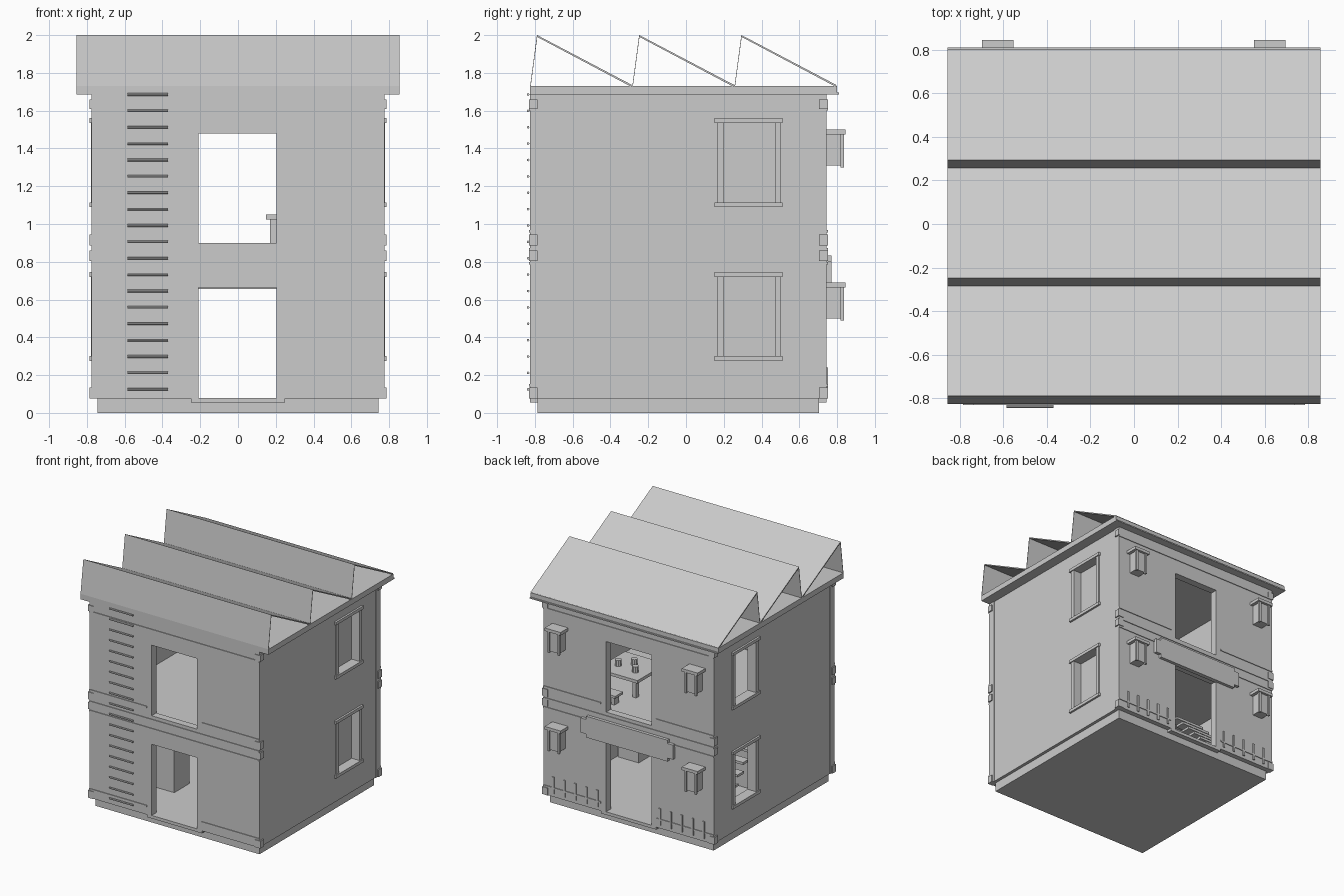
import bpy, bmesh
from mathutils import Vector

cube = bpy.data.objects.get("Cube")
if cube:
    bpy.data.objects.remove(cube, do_unlink=True)

grey = bpy.data.materials.new("plain_grey")
grey.use_nodes = True
COLOR = (0.6, 0.6, 0.6, 1)
grey.diffuse_color = COLOR
grey.node_tree.nodes["Principled BSDF"].inputs["Base Color"].default_value = COLOR


def finish(name, bm):
    bmesh.ops.recalc_face_normals(bm, faces=bm.faces)
    mesh = bpy.data.meshes.new(name)
    bm.to_mesh(mesh)
    bm.free()
    mesh.materials.append(grey)
    obj = bpy.data.objects.new(name, mesh)
    bpy.context.collection.objects.link(obj)
    return obj


def add_box(bm, xs, ys, zs):
    lo, hi = Vector((xs[0], ys[0], zs[0])), Vector((xs[1], ys[1], zs[1]))
    for v in bmesh.ops.create_cube(bm, size=1)["verts"]:
        v.co = (lo + hi) / 2 + v.co * (hi - lo)


def boxes(name, *parts):
    bm = bmesh.new()
    for part in parts:
        add_box(bm, *part)
    return finish(name, bm)


def prism(name, points, x0, x1):
    """Extrude a y-z outline along x."""
    bm = bmesh.new()
    face = bm.faces.new([bm.verts.new((x0, y, z)) for y, z in points])
    new = bmesh.ops.extrude_face_region(bm, geom=[face])["geom"]
    verts = [v for v in new if isinstance(v, bmesh.types.BMVert)]
    bmesh.ops.translate(bm, verts=verts, vec=(x1 - x0, 0, 0))
    return finish(name, bm)


def pierced(span, height, hole, hole_heights):
    """Rectangles (along, up) of a wall with stacked openings."""
    rects = [((span[0], hole[0]), height), ((hole[1], span[1]), height)]
    bottom = height[0]
    for low, high in hole_heights:
        rects.append((hole, (bottom, low)))
        bottom = high
    return rects + [(hole, (bottom, height[1]))]


FRONT, BACK, EAVE = -0.825, 0.745, 1.685
DOORS = [(0.08, 0.665), (0.90, 1.48)]
WINDOWS = [(0.30, 0.72), (1.115, 1.535)]
HOLE, SIDE_HOLE = (-0.208, 0.205), (0.2, 0.47)

# Base, floors and ceiling
boxes("base", ((-0.745, 0.745), (-0.785, 0.705), (0, 0.08)))
boxes("upper_floor", ((-0.72, 0.72), (-0.77, 0.69), (0.80, 0.895)))
boxes("roof_slab", ((-0.855, 0.855), (FRONT, 0.80), (EAVE, 1.73)))
boxes("back_cornice", ((-0.855, 0.855), (0.78, 0.81), (EAVE, 1.695)))
for label, ys in (("front", (FRONT, -0.785)), ("back", (0.705, BACK))):
    boxes(label + "_doorstep", ((-0.25, 0.25), ys, (0.055, 0.08)))

# Front and back walls
for label, ys in (("front", (FRONT, -0.765)), ("back", (0.685, BACK))):
    boxes(label + "_wall", *[(u, ys, z) for u, z in
                             pierced((-0.775, 0.775), (0.075, EAVE), HOLE, DOORS)])

# Side walls with window trim
for label, s in (("left", 1), ("right", -1)):
    xs = sorted((s * 0.70, s * 0.77))
    boxes(label + "_wall", *[(xs, u, z) for u, z in
                             pierced((-0.765, 0.685), (0.075, EAVE), SIDE_HOLE, WINDOWS)])
    sill_x, jamb_x = sorted((s * 0.765, s * 0.786)), sorted((s * 0.765, s * 0.778))
    for storey, (low, high) in zip(("lower", "upper"), WINDOWS):
        boxes(f"{label}_{storey}_window_trim",
              (sill_x, (0.152, 0.51), (low - 0.025, low)),
              (sill_x, (0.152, 0.51), (high, high + 0.025)),
              (jamb_x, (0.165, 0.2), (low, high)),
              (jamb_x, (0.47, 0.50), (low, high)))
for storey, heights in zip(("lower", "upper"), WINDOWS):
    boxes(storey + "_window_back_panel", ((0.69, 0.705), (0.18, 0.49), heights))

# Corner blocks
for label, s in (("left", 1), ("right", -1)):
    for side, ys in (("front", (-0.831, -0.785)), ("back", (0.705, 0.751))):
        boxes(f"{label}_{side}_corner_blocks",
              *[(sorted((s * 0.735, s * 0.785)), ys, z) for z in
                ((0.075, 0.135), (0.805, 0.86), (0.885, 0.945), (1.61, 1.66))])

# Raised courses on the front and back
for label, ys in (("front", (-0.831, -0.82)), ("back", (0.74, 0.751))):
    bands = [((-0.775, 0.775), ys, (z, z + 0.013)) for z in (0.785, 0.86, 1.60)]
    for xs in ((-0.775, -0.25), (0.25, 0.775)):
        bands += [(xs, ys, (z, z + 0.013)) for z in (0.14, 0.955)]
    boxes(label + "_courses", *bands)

# Sawtooth roof: sloping sheets and upright lights
for i in range(3):
    y = FRONT + 0.541 * i
    end = y + 0.541
    prism(f"roof_slope_{i + 1}",
          [(y + 0.037, 2.0), (end, 1.735), (end - 0.012, 1.73), (y + 0.036, 1.991)],
          -0.855, 0.855)
    prism(f"roof_upright_{i + 1}",
          [(y, 1.73), (y + 0.036, 2.0), (y + 0.039, 1.998), (y + 0.003, 1.73)],
          -0.855, 0.855)

# Ladder rungs
for i in range(19):
    bpy.ops.mesh.primitive_cylinder_add(vertices=8, radius=0.007, depth=0.215,
                                        location=(-0.477, -0.836, 0.125 + 0.0867 * i),
                                        rotation=(0, 1.5708, 0))
    rung = bpy.context.object
    rung.name = f"ladder_rung_{i + 1}"
    rung.data.materials.append(grey)

# Wall lanterns: cap, tapered body and corner strips
for x in (-0.625, 0.622):
    for z in (0.49, 1.30):
        boxes("lantern_cap", ((x - 0.072, x + 0.072), (BACK - 0.01, 0.845), (z + 0.175, z + 0.2)))
        boxes("lantern_body", ((x - 0.045, x + 0.045), (BACK - 0.01, 0.825), (z + 0.01, z + 0.18)))
        boxes("lantern_strips", *[((x + dx - 0.008, x + dx + 0.008), (0.818, 0.837), (z, z + 0.18))
                                  for dx in (-0.045, 0.045)])

# Blank notched signboard
boxes("signboard", ((-0.42, 0.42), (BACK - 0.01, 0.77), (0.685, 0.805)),
      ((-0.37, 0.37), (BACK - 0.01, 0.77), (0.657, 0.832)))

# Fence pickets
for s in (-1, 1):
    boxes("fence_pickets", *[(sorted((s * x, s * (x + 0.018))), (0.74, 0.753), (0.10, 0.24))
                             for x in [0.275 + 0.1 * i for i in range(5)]])

# Interior: stairs, cabinets, table, cups and bench
boxes("stairs", *[((-0.68, -0.42), (0.50 - 0.07 * i, 0.58 - 0.07 * i),
                   (0.13 + 0.075 * i, 0.15 + 0.075 * i)) for i in range(9)])
boxes("cabinet", ((-0.68, -0.3), (-0.4, -0.2), (0.07, 0.80)))
boxes("lockers", ((0.5, 0.69), (-0.35, -0.1), (0.07, 0.68)),
      ((0.5, 0.69), (-0.65, -0.4), (0.07, 0.68)))
boxes("table", ((0.147, 0.52), (0.05, 0.42), (1.025, 1.05)),
      *[((x, x + 0.035), (y, y + 0.035), (0.89, 1.03))
        for x in (0.17, 0.46) for y in (0.07, 0.37)])
boxes("bench", ((0.21, 0.45), (0.52, 0.62), (0.96, 0.98)),
      ((0.23, 0.26), (0.54, 0.6), (0.89, 0.965)), ((0.40, 0.43), (0.54, 0.6), (0.89, 0.965)))
for x, y in ((0.25, 0.3), (0.33, 0.2), (0.42, 0.28)):
    bpy.ops.mesh.primitive_cylinder_add(vertices=10, radius=0.025, depth=0.05,
                                        location=(x, y, 1.075))
    cup = bpy.context.object
    cup.name = "cup"
    cup.data.materials.append(grey)
